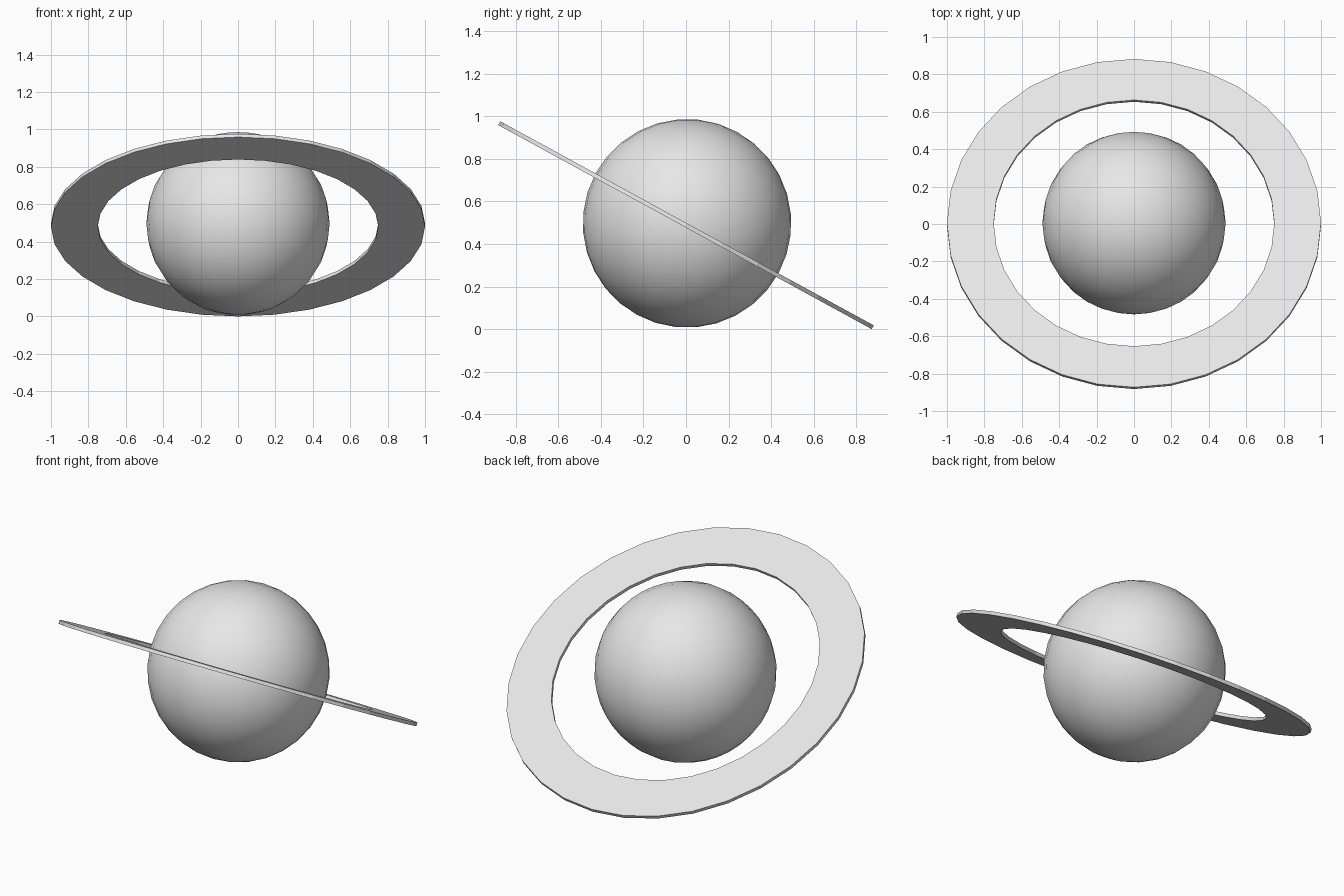
import bpy
import bmesh
import math
from mathutils import Matrix, Vector

TILT = -0.5          # lean of the whole model about x, radians
SEGMENTS = 32
GLOBE_RADIUS = 0.49
RING_OUTER, RING_INNER = 1.0, 0.75
RING_THICKNESS = 0.02

cube = bpy.data.objects.get("Cube")
if cube:
    bpy.data.objects.remove(cube, do_unlink=True)

# One plain grey for everything
grey = bpy.data.materials.new("light_grey")
grey.use_nodes = True
grey.diffuse_color = (0.8, 0.8, 0.8, 1)
grey.node_tree.nodes["Principled BSDF"].inputs["Base Color"].default_value = (0.8, 0.8, 0.8, 1)

# The ring's middle plane is centred; the globe rests on its upper face
tilt = Matrix.Rotation(TILT, 4, "X")
half = RING_THICKNESS / 2
centre_z = RING_OUTER * math.sin(-TILT) + half * math.cos(TILT)
place = Matrix.Translation((0, 0, centre_z)) @ tilt


def add_part(name, bm, smooth):
    bmesh.ops.recalc_face_normals(bm, faces=bm.faces)
    for face in bm.faces:
        face.smooth = smooth
    mesh = bpy.data.meshes.new(name)
    bm.to_mesh(mesh)
    bm.free()
    mesh.materials.append(grey)
    obj = bpy.data.objects.new(name, mesh)
    obj.matrix_world = place
    bpy.context.collection.objects.link(obj)
    return obj


# Globe
bm = bmesh.new()
bmesh.ops.create_uvsphere(bm, u_segments=SEGMENTS, v_segments=SEGMENTS // 2,
                          radius=GLOBE_RADIUS,
                          matrix=Matrix.Translation((0, 0, half)))
add_part("planet_globe", bm, True)

# Flat ring: a rectangular section spun around the globe's axis
bm = bmesh.new()
section = [(RING_INNER, -half), (RING_OUTER, -half), (RING_OUTER, half), (RING_INNER, half)]
verts = [bm.verts.new((r, 0, z)) for r, z in section]
edges = [bm.edges.new((verts[i], verts[(i + 1) % 4])) for i in range(4)]
bmesh.ops.spin(bm, geom=verts + edges, cent=Vector(), axis=Vector((0, 0, 1)),
               angle=math.tau, steps=SEGMENTS)
bmesh.ops.remove_doubles(bm, verts=bm.verts, dist=0.0001)
add_part("planet_ring", bm, False)
